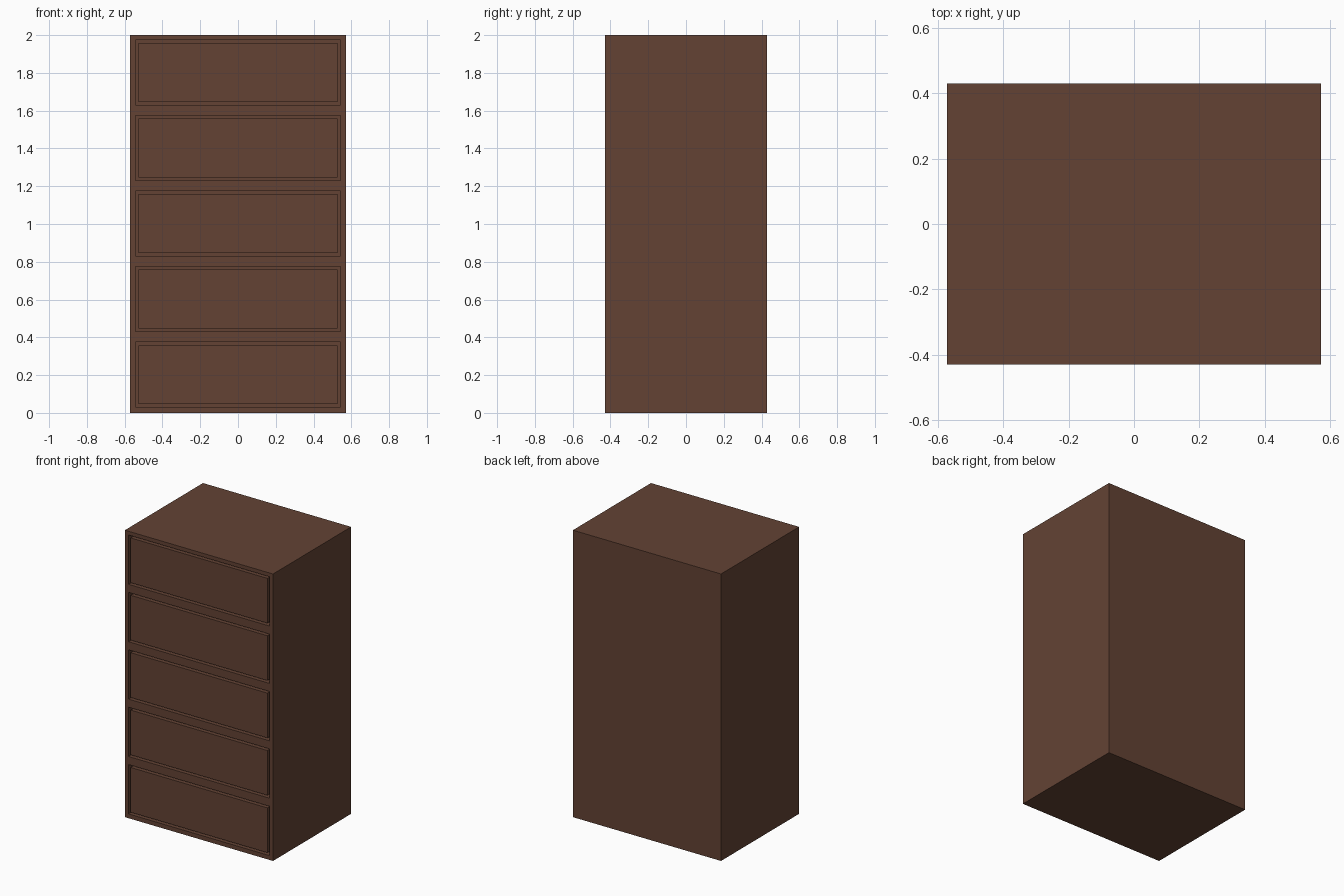
import bpy
import bmesh
from mathutils import Matrix, Vector

if "Cube" in bpy.data.objects:
    bpy.data.objects.remove(bpy.data.objects["Cube"])

WIDTH, DEPTH, HEIGHT = 1.142, 0.86, 2.0
FRONT = -DEPTH / 2
ROWS, PITCH = 5, 0.4
OPEN_W, OPEN_H = 1.086, 0.344   # drawer opening
GAP = 0.016                     # shadow gap round each drawer
RECESS = 0.04                   # depth of the shadow gap

wood = bpy.data.materials.new("dark_wood")
wood.diffuse_color = (0.125, 0.055, 0.034, 1)
wood.use_nodes = True
wood.node_tree.nodes["Principled BSDF"].inputs["Base Color"].default_value = wood.diffuse_color


def boxes(name, specs):
    """One object from a list of (centre, size) boxes."""
    bm = bmesh.new()
    for centre, size in specs:
        bmesh.ops.create_cube(bm, size=1, matrix=Matrix.Translation(centre)
                              @ Matrix.Diagonal(Vector((*size, 1))))
    mesh = bpy.data.meshes.new(name)
    bm.to_mesh(mesh)
    bm.free()
    mesh.materials.append(wood)
    obj = bpy.data.objects.new(name, mesh)
    bpy.context.collection.objects.link(obj)
    return obj


row_heights = [0.202 + PITCH * i for i in range(ROWS)]

# Cabinet body with five openings sunk into the front
cabinet = boxes("cabinet_body", [((0, 0, HEIGHT / 2), (WIDTH, DEPTH, HEIGHT))])
cutter = boxes("opening_cutter", [((0, FRONT, z), (OPEN_W, 2 * RECESS, OPEN_H))
                                  for z in row_heights])
cutter.hide_render = True
cutter.hide_viewport = True
cut = cabinet.modifiers.new("drawer_openings", 'BOOLEAN')
cut.operation = 'DIFFERENCE'
cut.solver = 'EXACT'
cut.object = cutter

# Drawer fronts, flush with the frame
for i, z in enumerate(row_heights):
    boxes(f"drawer_front_{i + 1}",
          [((0, FRONT + 0.03, z), (OPEN_W - 2 * GAP, 0.06, OPEN_H - 2 * GAP))])
